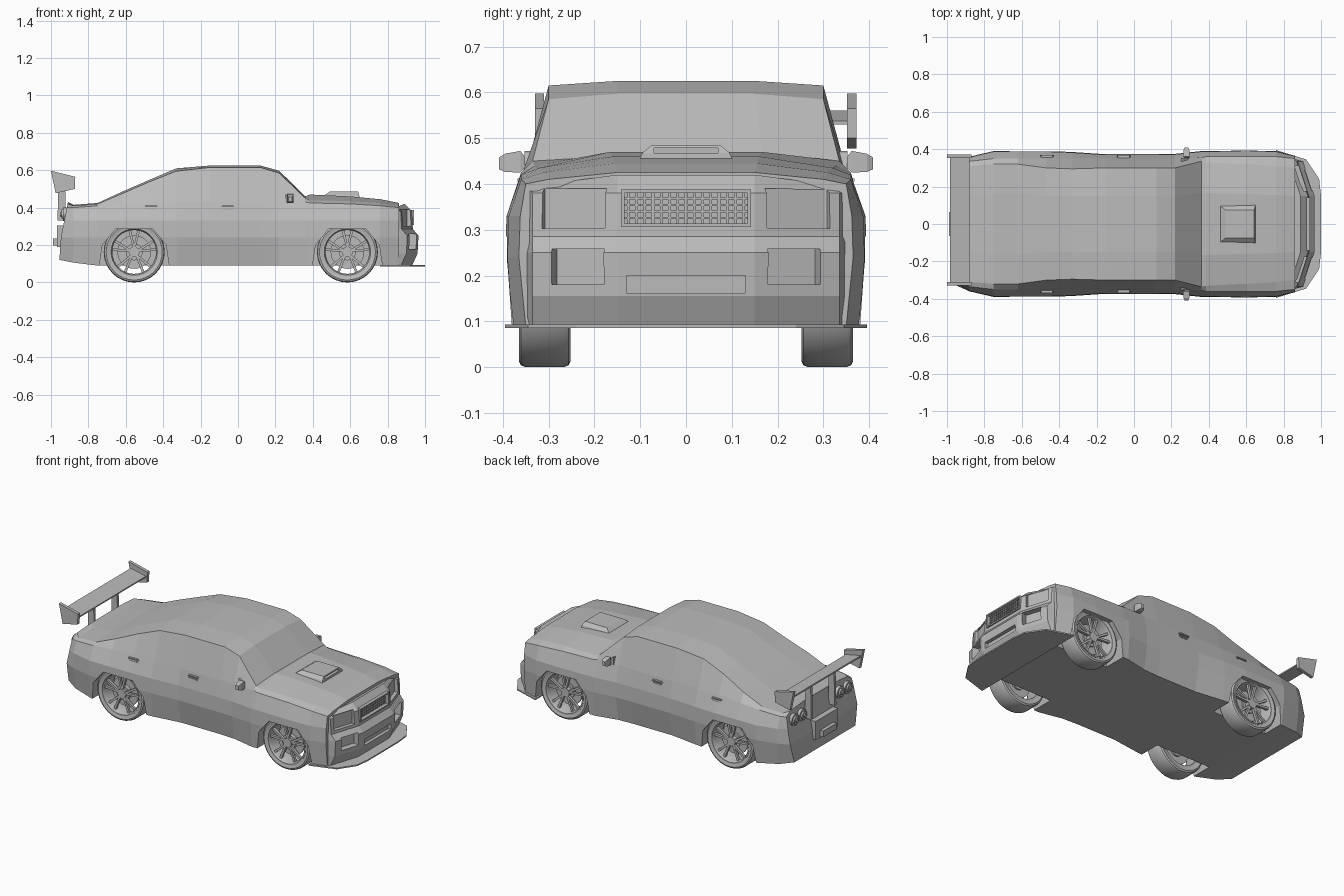
import bpy, bmesh
from math import sin, cos, pi, radians

cube = bpy.data.objects.get("Cube")
if cube:
    bpy.data.objects.remove(cube, do_unlink=True)

GREY = (0.5, 0.5, 0.5, 1)
paint = bpy.data.materials.new("plain_grey")
paint.use_nodes = True
paint.diffuse_color = GREY
shader = next(n for n in paint.node_tree.nodes if n.type == 'BSDF_PRINCIPLED')
shader.inputs["Base Color"].default_value = GREY


# ---- helpers -------------------------------------------------------------
def shell(bm, rings, closed=False):
    """Join equal rings with quads; cap the ends, or close the loop."""
    verts = [[bm.verts.new(p) for p in ring] for ring in rings]
    n = len(verts[0])
    pairs = list(zip(verts, verts[1:]))
    if closed:
        pairs.append((verts[-1], verts[0]))
    for a, b in pairs:
        for i in range(n):
            j = (i + 1) % n
            bm.faces.new((a[i], a[j], b[j], b[i]))
    if not closed:
        for ring in (verts[0], verts[-1]):
            for i in range(n // 2 - 1):
                bm.faces.new((ring[i], ring[i + 1], ring[n - 2 - i], ring[n - 1 - i]))


def part(name, *shells, closed=False, smooth=False):
    bm = bmesh.new()
    for rings in shells:
        shell(bm, rings, closed)
    bmesh.ops.recalc_face_normals(bm, faces=bm.faces[:])
    mesh = bpy.data.meshes.new(name)
    bm.to_mesh(mesh)
    bm.free()
    mesh.materials.append(paint)
    if smooth:
        mesh.shade_smooth()
        mesh.set_sharp_from_angle(angle=radians(35))
    ob = bpy.data.objects.new(name, mesh)
    bpy.context.scene.collection.objects.link(ob)
    return ob


def cut(ob, *shells):
    """Subtract closed shells from a part."""
    cutter = part("cutter", *shells)
    cutter.hide_render = True
    mod = ob.modifiers.new("cut", 'BOOLEAN')
    mod.operation = 'DIFFERENCE'
    mod.solver = 'EXACT'
    mod.object = cutter
    graph = bpy.context.evaluated_depsgraph_get()
    mesh = bpy.data.meshes.new_from_object(ob.evaluated_get(graph))
    ob.modifiers.clear()
    ob.data = mesh
    bpy.data.objects.remove(cutter, do_unlink=True)


def rect(x0, x1, y0, y1, z):
    return [(x0, y0, z), (x1, y0, z), (x1, y1, z), (x0, y1, z)]


def box(x0, x1, y0, y1, z0, z1):
    return [rect(x0, x1, y0, y1, z0), rect(x0, x1, y0, y1, z1)]


def turned(rings, angle, cx, cy):
    """Turn rings about a vertical axis."""
    c, s = cos(angle), sin(angle)
    return [[(cx + (x - cx) * c - (y - cy) * s, cy + (x - cx) * s + (y - cy) * c, z)
             for x, y, z in ring] for ring in rings]


def prism(outline, y0, y1):
    """Side outline in x and z, extruded across the car."""
    return [[(x, y, z) for x, z in outline] for y in (y0, y1)]


def lathe(profile, cx, cy, cz, steps=32):
    """Rings of a (radius, y) loop spun about the wheel axis."""
    turns = [2 * pi * k / steps for k in range(steps)]
    return [[(cx + r * cos(t), cy + y, cz + r * sin(t)) for r, y in profile] for t in turns]


def disc(r, x, z, cy0, cy1, steps=24):
    turns = [2 * pi * k / steps for k in range(steps)]
    return [[(x + r * cos(t), y, z + r * sin(t)) for t in turns] for y in (cy0, cy1)]


def mirrored(half):
    return half + [(x, -y, z) for x, y, z in reversed(half)]


# ---- body shell: x, sill y, waist y, belt y, belt z, roof y, roof z, top z
STATIONS = [
    (-.955, .30, .33, .32, .40, .28, .42, .43),
    (-.88, .34, .36, .335, .40, .31, .41, .415),
    (-.75, .37, .39, .35, .41, .32, .42, .425),
    (-.62, .38, .39, .35, .42, .32, .475, .485),
    (-.47, .38, .39, .35, .43, .30, .54, .55),
    (-.33, .37, .385, .35, .43, .295, .595, .61),
    (-.15, .345, .373, .35, .43, .30, .615, .625),
    (.12, .345, .373, .35, .43, .30, .615, .625),
    (.22, .35, .375, .35, .43, .30, .585, .597),
    (.36, .38, .39, .355, .43, .335, .45, .46),
    (.385, .38, .39, .36, .425, .33, .44, .47),
    (.6, .385, .395, .36, .42, .32, .435, .46),
    (.76, .38, .39, .36, .41, .31, .425, .445),
    (.86, .35, .365, .35, .40, .30, .41, .425),
]
rings = []
for x, sill, waist, belt, zbelt, roof, zroof, top in STATIONS:
    zlow = .09 + max(0, -x - .8) * .2
    half = [(sill, zlow), (waist, .24), (waist - .003, .33),
            (belt, zbelt), (roof, zroof), (roof * .5, top)]
    tilt = .2 if x < -.9 else 0
    rings.append(mirrored([(x + tilt * max(0, z - .2), y, z) for y, z in half]))
body = part("body", rings)

# Wheel arches
WHEEL_X = (-.555, .585)
WHEEL_R = .163
arch = [(-.2, 0), (-.17, .2), (-.1, .285), (.1, .285), (.17, .2), (.2, 0)]
for cx in WHEEL_X:
    outline = [(cx + dx, z) for dx, z in arch]
    cut(body, prism(outline, .24, .5), prism(outline, -.5, -.24))

# ---- nose with bumper: height and forward reach of each level
LEVELS = [(.088, .93), (.155, .96), (.25, .965), (.285, .935), (.38, .93), (.42, .89)]
rings = []
for z, reach in LEVELS:
    zs = min(z, .395)
    rings.append(mirrored([(reach, .15, z), (reach - .06, .335, zs),
                           (.84, .352, zs), (.78, .30, zs)]))
nose = part("nose", rings)
cut(nose, box(.905, 1.1, -.135, .135, .312, .382))       # grille opening
cut(nose, box(.94, 1.1, -.13, .13, .162, .2))            # lower intake
for s in (1, -1):
    lamp = box(.88, .98, s * .245 - .072, s * .245 + .072, .303, .39)
    fog = box(.895, 1.05, s * .235 - .06, s * .235 + .06, .18, .258)
    cut(nose, turned(lamp, s * radians(18), .9, s * .245))
    cut(nose, turned(fog, s * radians(18), .93, s * .235))

# Grille mesh and its frame
bars = [box(.91, .922, y * .018 - .003, y * .018 + .003, .312, .382) for y in range(-7, 8)]
bars += [box(.91, .924, -.135, .135, .312 + k * .014 - .002, .312 + k * .014 + .002)
         for k in range(1, 5)]
part("grille_bars", *bars)
part("grille_frame",
     box(.92, .942, -.142, .142, .38, .388), box(.92, .942, -.142, .142, .306, .314),
     box(.92, .942, -.142, -.134, .314, .38), box(.92, .942, .134, .142, .314, .38))

# Front splitter
edge = [(1, .15), (.99, .24), (.92, .345), (.76, .395)]
part("splitter", [mirrored([(x, y, z) for x, y in edge]) for z in (.085, .093)])

# Hood scoop
scoop = part("hood_scoop", [rect(.445, .65, -.108, .108, .44),
                            rect(.465, .648, -.095, .095, .468),
                            rect(.49, .642, -.075, .075, .485)])
cut(scoop, box(.62, .7, -.07, .07, .468, .479))

# ---- parts on both sides
for s, side in ((1, "left"), (-1, "right")):
    pod = [(.352, .275, .295, .435, .46), (.362, .262, .298, .425, .472),
           (.395, .265, .296, .426, .466), (.408, .27, .29, .432, .458)]
    part(side + "_mirror", [[(x0, s * y, z0), (x1, s * y, z0), (x1, s * y, z1), (x0, s * y, z1)]
                            for y, x0, x1, z0, z1 in pod])
    part(side + "_quarter_window",
         prism([(.25, .42), (.305, .42), (.26, .468), (.25, .472)], s * .33, s * .353))
    handles = []
    for x in (-.465, -.055):
        handles.append(prism([(x - .035, .405), (x + .035, .405),
                              (x + .03, .412), (x - .03, .412)], s * .34, s * .368))
        handles.append(prism([(x - .025, .388), (x + .025, .388),
                              (x + .03, .396), (x - .03, .396)], s * .34, s * .364))
    part(side + "_door_handles", *handles)

    # Round tail lamps, stepped towards the rear
    lamps = []
    for y in (.185, .262):
        for r, depth in ((.036, .935), (.024, .945), (.012, .952)):
            lamps.append([[(-x, s * y + r * cos(t * pi / 8), .365 + r * sin(t * pi / 8))
                           for t in range(16)] for x in (.9, depth)])
    part(side + "_tail_lamps", *lamps, smooth=True)

    # Wheels
    for cx, end in zip(WHEEL_X, ("rear", "front")):
        name = side + "_" + end
        cy = s * .3085
        tyre = [(.126, .05), (.15, .0565), (.159, .052), (.163, .042),
                (.163, -.042), (.159, -.052), (.15, -.0565), (.126, -.05)]
        rim = [(.132, .054), (.124, .054), (.117, .04), (.117, -.05), (.13, -.05)]
        part(name + "_tyre", lathe(tyre, cx, cy, WHEEL_R), closed=True, smooth=True)
        part(name + "_rim", lathe([(r, s * y) for r, y in rim], cx, cy, WHEEL_R),
             closed=True, smooth=True)
        part(name + "_brake_disc", disc(.09, cx, WHEEL_R, cy - .005, cy + .005),
             disc(.045, cx, WHEEL_R, cy - .03, cy + .015), smooth=True)
        spokes = [disc(.028, cx, WHEEL_R, cy + s * .01, cy + s * .044)]
        for k in range(5):
            for lean in (-.13, .13):
                a = pi / 2 + k * 2 * pi / 5
                b = a + lean * 1.6
                loop = []
                for r, t, w in ((.018, a, .006), (.122, b, .007)):
                    px, pz = cx + r * cos(t), WHEEL_R + r * sin(t)
                    dx, dz = -sin(t) * w, cos(t) * w
                    loop.append([(px + i * dx, cy + s * y, pz + i * dz)
                                 for i, y in ((-1, .026), (1, .026), (1, .042), (-1, .042))])
                spokes.append(loop)
        part(name + "_spokes", *spokes)

# ---- rear bumper plate and holder
part("rear_plate_panel", box(-.968, -.93, -.11, .11, .19, .305))
part("plate_holder", box(-.99, -.95, -.065, .065, .197, .235))

# ---- rear wing, set slightly to one side
part("wing_blade", prism([(-.985, .56), (-.88, .538), (-.88, .53), (-.985, .55)], -.32, .36))
plate = [(-1, .597), (-.87, .565), (-.872, .5), (-.975, .477)]
part("wing_end_plates", prism(plate, .352, .372), prism(plate, -.33, -.31))
strut = [(-.965, .33), (-.92, .33), (-.925, .545), (-.96, .552)]
part("wing_struts", *[prism(strut, y - .008, y + .008) for y in (-.09, .14)])
